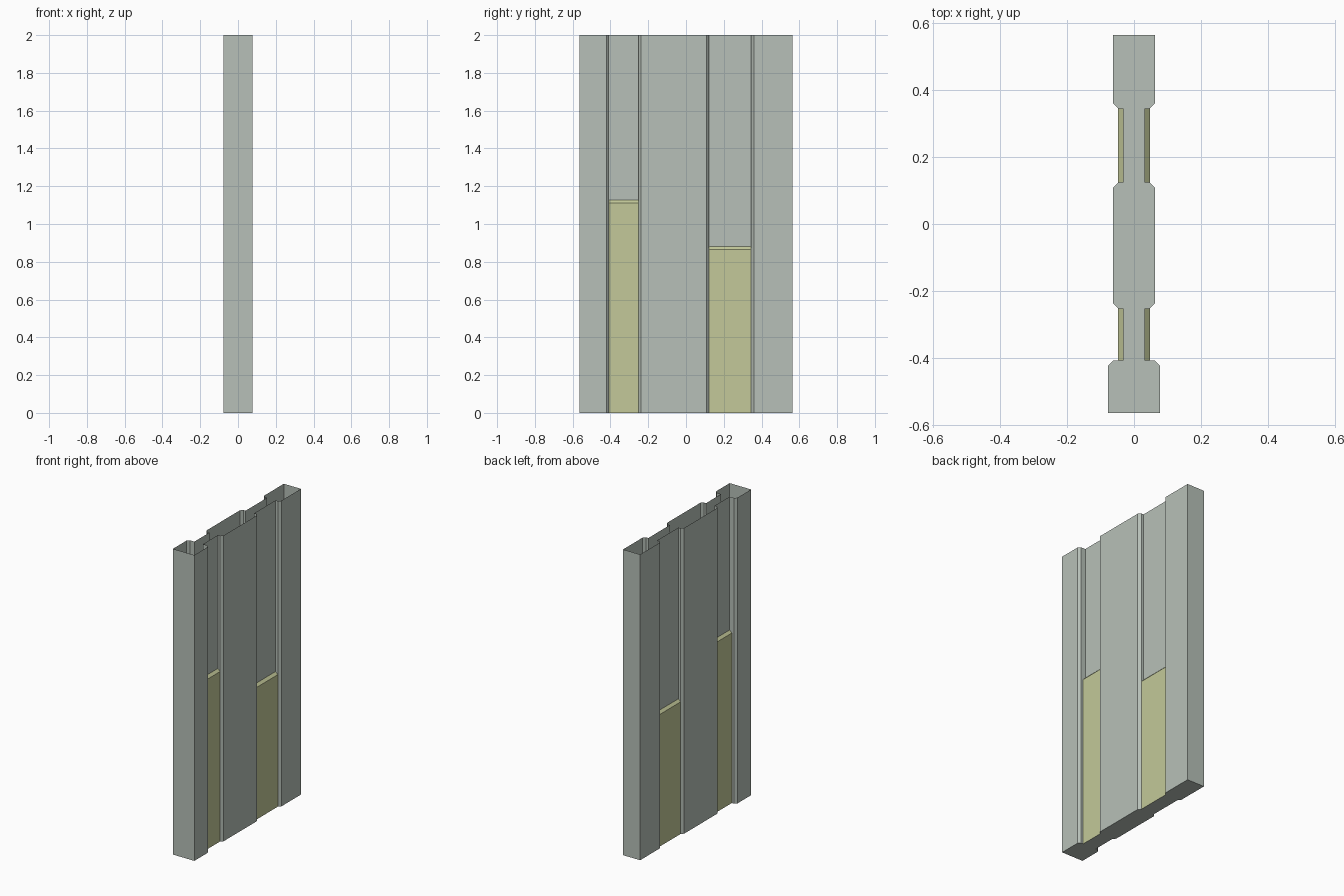
import bpy, bmesh

if "Cube" in bpy.data.objects:
    bpy.data.objects.remove(bpy.data.objects["Cube"])

HEIGHT = 2.0
END = 0.5625     # half length of the wall
FACE = 0.062     # half thickness of the piers
FRONT = 0.0775   # half thickness of the front pier
LIP = 0.047      # half thickness at the dado panels
CORE = 0.031     # half thickness of the recessed wall
SLOPE = 0.016    # height of the sloped cap on each dado
# recesses: start y, end y, dado height
RECESSES = [(-0.407, -0.252, 1.128), (0.123, 0.344, 0.88)]


def material(name, rgb):
    mat = bpy.data.materials.new(name)
    mat.diffuse_color = (*rgb, 1)
    mat.use_nodes = True
    mat.node_tree.nodes["Principled BSDF"].inputs["Base Color"].default_value = mat.diffuse_color
    return mat


def make_object(name, faces, mat):
    bm = bmesh.new()
    for pts in faces:
        bm.faces.new([bm.verts.new(p) for p in pts])
    bmesh.ops.remove_doubles(bm, verts=bm.verts[:], dist=0.0005)
    mesh = bpy.data.meshes.new(name)
    bm.to_mesh(mesh)
    bm.free()
    mesh.materials.append(mat)
    obj = bpy.data.objects.new(name, mesh)
    bpy.context.collection.objects.link(obj)
    return obj


def both_sides(faces):
    """Return right-side faces plus their mirrored copies."""
    return faces + [[(-x, y, z) for x, y, z in reversed(f)] for f in faces]


def upright(a, b, z0=0.0, z1=HEIGHT):
    return [(*a, z0), (*b, z0), (*b, z1), (*a, z1)]


grey = material("grey green plaster", (0.474, 0.527, 0.479))
yellow = material("pale olive panel", (0.546, 0.584, 0.319))

# Right-hand plan outline with chamfered pier corners
(a0, a1, h0), (b0, b1, h1) = RECESSES
C = 0.015
piers = [
    [(FRONT, -END), (FRONT, a0 - C), (FRONT - C, a0), (LIP, a0)],
    [(LIP, a1), (FACE, a1 + C), (FACE, b0 - C), (LIP, b0)],
    [(LIP, b1), (FACE, b1 + C), (FACE, END)],
]
outline = [p for pier in piers for p in pier]

# Pier walls
side = [upright(p, q) for pier in piers for p, q in zip(pier, pier[1:])]

# Recessed walls and their returns above each dado
for y0, y1, h in RECESSES:
    side.append(upright((CORE, y0), (CORE, y1), h))
    side.append([(LIP, y0, h - SLOPE), (CORE, y0, h),
                 (CORE, y0, HEIGHT), (LIP, y0, HEIGHT)])
    side.append([(CORE, y1, h), (LIP, y1, h - SLOPE),
                 (LIP, y1, HEIGHT), (CORE, y1, HEIGHT)])

shell = both_sides(side)
# End walls and the floor; the top stays open
shell.append(upright((-FRONT, -END), (FRONT, -END)))
shell.append(upright((FACE, END), (-FACE, END)))
shell.append([(-x, y, 0) for x, y in outline]
             + [(x, y, 0) for x, y in reversed(outline)])
make_object("wall_shell", shell, grey)

# Dado panels with sloped caps
for name, (y0, y1, h) in zip(("front_dado", "rear_dado"), RECESSES):
    faces = [
        upright((LIP, y0), (LIP, y1), 0, h - SLOPE),
        [(LIP, y0, h - SLOPE), (LIP, y1, h - SLOPE), (CORE, y1, h), (CORE, y0, h)],
    ]
    make_object(name, both_sides(faces), yellow)
